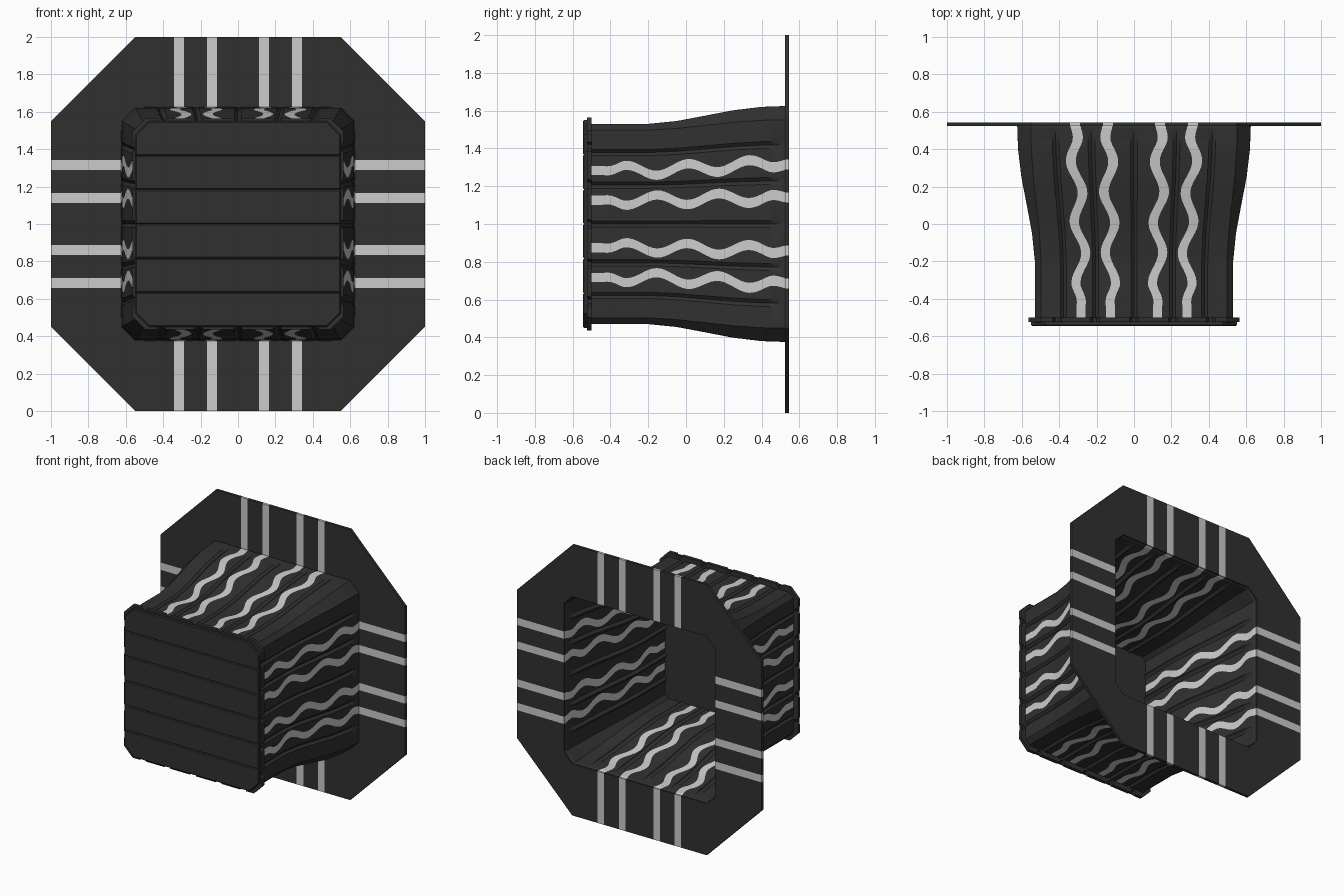
import bpy, bmesh, math
from mathutils import Matrix

if "Cube" in bpy.data.objects:
    bpy.data.objects.remove(bpy.data.objects["Cube"])


def material(name, v):
    m = bpy.data.materials.new(name)
    m.diffuse_color = (v, v, v, 1)
    m.use_nodes = True
    m.node_tree.nodes["Principled BSDF"].inputs["Base Color"].default_value = m.diffuse_color
    return m


DARK, LIGHT = material("dark_wood", 0.03), material("pale_stripe", 0.55)


def finish(name, bm):
    bmesh.ops.recalc_face_normals(bm, faces=bm.faces)
    me = bpy.data.meshes.new(name)
    bm.to_mesh(me)
    bm.free()
    me.materials.append(DARK)
    me.materials.append(LIGHT)
    ob = bpy.data.objects.new(name, me)
    bpy.context.collection.objects.link(ob)
    return ob


# Flare of the tunnel: half width along its depth
FLARE = [(-.53, .525), (-.2, .525), (-.05, .54), (.1, .568), (.25, .597), (.4, .615), (.54, .62)]


def half(y):
    for (a, p), (b, q) in zip(FLARE, FLARE[1:]):
        if y <= b:
            return p + (q - p) * (y - a) / (b - a)
    return FLARE[-1][1]


# Columns across one side: position, wave direction, groove flag
right = []
for c, w in ((.14, -1), (.315, 1)):
    right += [(c - .027, w, 0), (c + .027, w, 0)]
for g in (.228, .42):
    right += [(g - .02, 0, 0), (g, 0, 1), (g + .02, 0, 0)]
right = sorted(right + [(.02, 0, 0), (.55, 0, 0)])
COLS = [(-u, -w, g) for u, w, g in reversed(right)] + [(0, 0, 1)] + right


def is_stripe(a, b):
    return a[1] != 0 and a[1] == b[1]


def sheet(bm, rows, mapper):
    # Four turned copies of a side, each with the chamfered corner beside it
    for k in range(4):
        rot = Matrix.Translation((0, 0, 1)) @ Matrix.Rotation(k * math.pi / 2, 4, 'Y')
        nxt = Matrix.Translation((0, 0, 1)) @ Matrix.Rotation((k + 1) * math.pi / 2, 4, 'Y')
        grid = [[bm.verts.new(rot @ mapper(r, c)) for c in COLS] +
                [bm.verts.new(nxt @ mapper(r, COLS[0]))] for r in rows]
        for a, b in zip(grid, grid[1:]):
            for i in range(len(COLS)):
                f = bm.faces.new((a[i], a[i + 1], b[i + 1], b[i]))
                if i < len(COLS) - 1 and is_stripe(COLS[i], COLS[i + 1]):
                    f.material_index = 1
    bmesh.ops.remove_doubles(bm, verts=bm.verts, dist=1e-5)


def wall_point(y, col):
    from mathutils import Vector
    u, w, g = col
    h = half(y)
    s = .9 + .1 * (h - .525) / .095
    ease = max(0, min(1, (y + .44) / .1, (.53 - y) / .1))
    wave = .027 * ease * math.cos(2 * math.pi * (y - .01) / .325)
    return Vector((u * s + w * wave, y, h - .015 * g * min(1, (.54 - y) / .1)))


def flange_point(h, col):
    from mathutils import Vector
    return Vector((col[0], .534, h))


def thicken(ob, t):
    m = ob.modifiers.new("thickness", 'SOLIDIFY')
    m.thickness = t
    m.offset = 0


# Flared tunnel with wavy stripes
bm = bmesh.new()
sheet(bm, [-.53 + 1.064 * i / 48 for i in range(49)], wall_point)
wall = finish("tunnel_walls", bm)
thicken(wall, .01)
bpy.context.view_layer.objects.active = wall
wall.select_set(True)
bpy.ops.object.shade_smooth_by_angle(angle=math.radians(30))

# Flat octagonal flange with straight stripes
bm = bmesh.new()
sheet(bm, [.618, 1.0], flange_point)
thicken(finish("flange", bm), .02)


def plate(name, pts, y0, y1, bevel=0):
    bm = bmesh.new()
    f = bm.faces.new([bm.verts.new((x, y0, 1 + z)) for x, z in pts])
    ext = bmesh.ops.extrude_face_region(bm, geom=[f])
    bmesh.ops.translate(bm, vec=(0, y1 - y0, 0),
                        verts=[v for v in ext['geom'] if isinstance(v, bmesh.types.BMVert)])
    if bevel:
        edges = [e for e in bm.edges if all(v.co.y < max(y0, y1) - 1e-4 for v in e.verts)]
        bmesh.ops.bevel(bm, geom=edges, offset=bevel, segments=1, affect='EDGES')
    return finish(name, bm)


# End rim: chamfered square with notches between planks
edge = [(-.495, .565)]
for g in (-.41, -.21, 0, .21, .41):
    edge += [(g - .025, .565), (g - .01, .54), (g + .01, .54), (g + .025, .565)]
edge.append((.495, .565))
outline = []
for k in range(4):
    for x, z in edge:
        for _ in range(k):
            x, z = z, -x
        outline.append((x, z))
plate("end_rim", outline, -.525, -.5)

# End panel: six horizontal planks with clipped corners
N, R, CH = 6, .55, .075
step = 2 * R / N
for i in range(N):
    lo, hi = -R + i * step, -R + (i + 1) * step
    if i == 0:
        pts = [(-R + CH, lo), (R - CH, lo), (R, lo + CH), (R, hi), (-R, hi), (-R, lo + CH)]
    elif i == N - 1:
        pts = [(-R, lo), (R, lo), (R, hi - CH), (R - CH, hi), (CH - R, hi), (-R, hi - CH)]
    else:
        pts = [(-R, lo), (R, lo), (R, hi), (-R, hi)]
    plate("end_plank_%d" % (i + 1), pts, -.545, -.52, .006)
